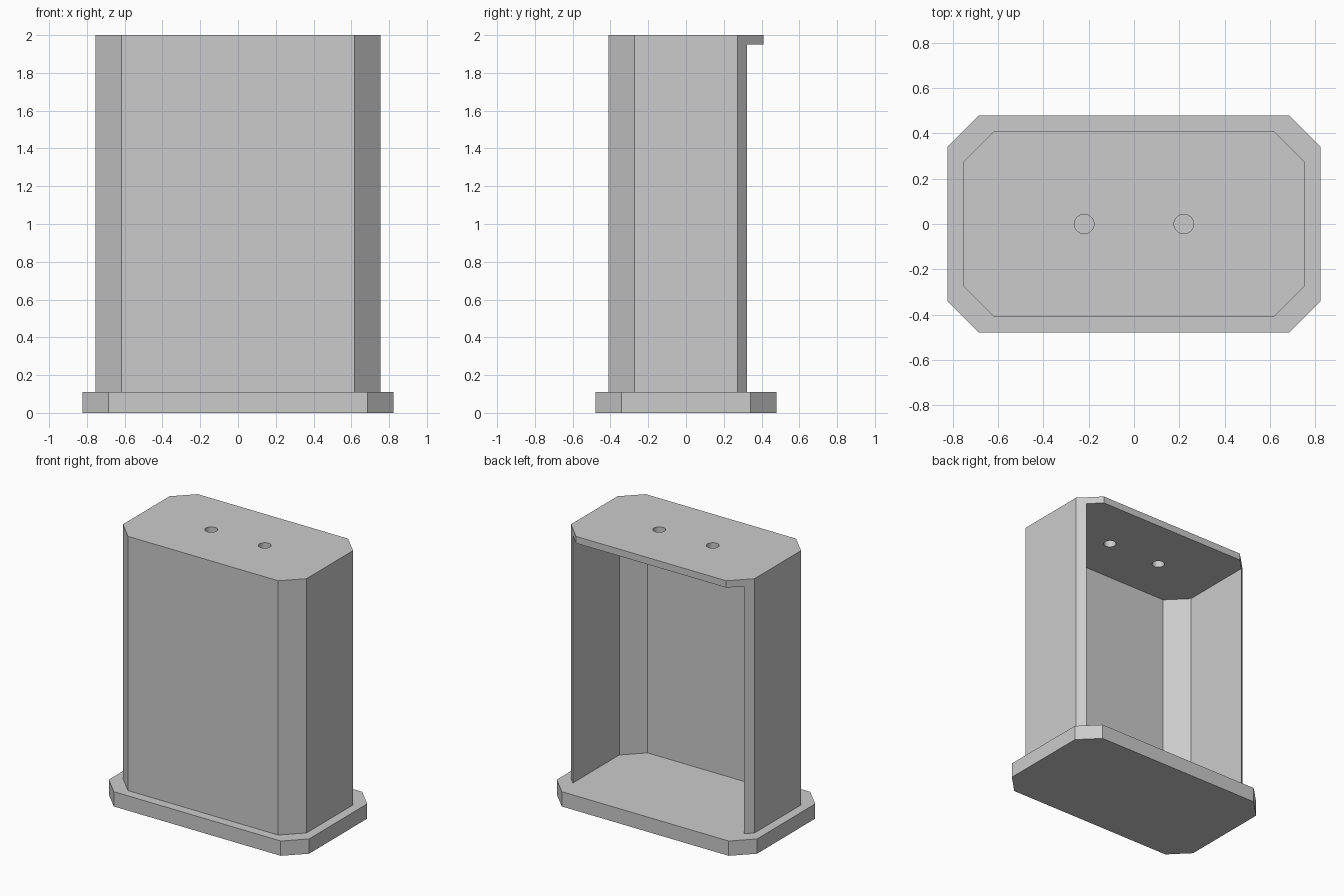
import bpy
import bmesh

if "Cube" in bpy.data.objects:
    bpy.data.objects.remove(bpy.data.objects["Cube"], do_unlink=True)

CHAMFER = 0.137      # corner cut shared by all outlines
WALL = 0.051         # shell and top plate thickness
BASE_TOP = 0.11
HEIGHT = 2.0
BODY_X, BODY_Y = 0.755, 0.41

# Single plain material
grey = bpy.data.materials.new("light_grey")
grey.use_nodes = True
colour = (0.6, 0.6, 0.6, 1.0)
grey.diffuse_color = colour
grey.node_tree.nodes["Principled BSDF"].inputs["Base Color"].default_value = colour


def prism(name, outline, z0, z1):
    """Extrude a flat counter-clockwise outline between two heights."""
    bm = bmesh.new()
    face = bm.faces.new([bm.verts.new((x, y, z0)) for x, y in outline])
    top = bmesh.ops.extrude_face_region(bm, geom=[face])["geom"]
    bmesh.ops.translate(bm, vec=(0, 0, z1 - z0),
                        verts=[v for v in top if isinstance(v, bmesh.types.BMVert)])
    bmesh.ops.recalc_face_normals(bm, faces=bm.faces)
    mesh = bpy.data.meshes.new(name)
    bm.to_mesh(mesh)
    bm.free()
    mesh.materials.append(grey)
    obj = bpy.data.objects.new(name, mesh)
    bpy.context.collection.objects.link(obj)
    return obj


def mirrored(right_half):
    """Complete an outline from its +x half, listed front to back."""
    return right_half + [(-x, y) for x, y in reversed(right_half)]


def octagon(hx, hy, c=CHAMFER):
    return mirrored([(hx - c, -hy), (hx, c - hy), (hx, hy - c), (hx - c, hy)])


def cut(target, cutter):
    mod = target.modifiers.new("cut", 'BOOLEAN')
    mod.operation = 'DIFFERENCE'
    mod.solver = 'EXACT'
    mod.object = cutter
    bpy.context.view_layer.objects.active = target
    bpy.ops.object.modifier_apply(modifier=mod.name)
    bpy.data.objects.remove(cutter, do_unlink=True)


# Base plate
prism("base_plate", octagon(BODY_X + CHAMFER / 2, BODY_Y + CHAMFER / 2), 0, BASE_TOP)

# Housing with a closed top
housing = prism("housing", octagon(BODY_X, BODY_Y), BASE_TOP, HEIGHT)

# Hollow interior, open at the back and on to the base plate
ix, iy = BODY_X - WALL, BODY_Y - WALL
cavity = mirrored([(ix - CHAMFER, -iy), (ix, CHAMFER - iy), (ix, BODY_Y + WALL)])
cut(housing, prism("cavity_cutter", cavity, BASE_TOP - WALL, HEIGHT - WALL))

# Two round holes through the top
for side in (-1, 1):
    bpy.ops.mesh.primitive_cylinder_add(vertices=48, radius=0.043, depth=0.3,
                                        location=(side * 0.22, 0, HEIGHT))
    drill = bpy.context.object
    drill.data.materials.append(grey)
    cut(housing, drill)

# Smooth hole walls, keep the housing edges sharp
bpy.ops.object.select_all(action='DESELECT')
housing.select_set(True)
bpy.context.view_layer.objects.active = housing
bpy.ops.object.shade_smooth_by_angle(angle=0.5)
